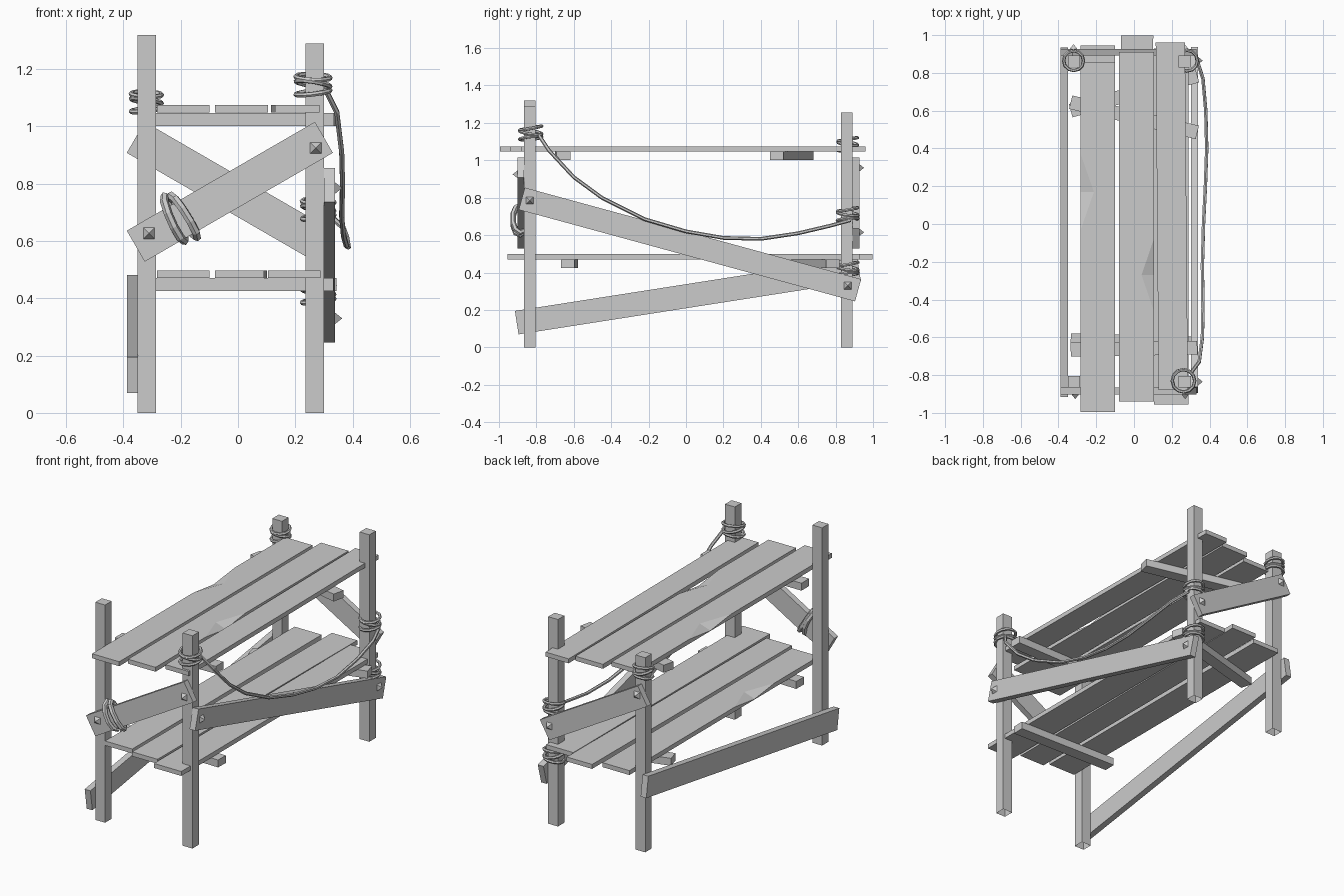
import bpy, bmesh, math
from mathutils import Vector, Matrix

cube = bpy.data.objects.get("Cube")
if cube:
    bpy.data.objects.remove(cube)

mat = bpy.data.materials.new("plain_grey")
mat.use_nodes = True
GREY = (0.6, 0.6, 0.6, 1)
mat.diffuse_color = GREY
mat.node_tree.nodes["Principled BSDF"].inputs["Base Color"].default_value = GREY


def finish(name, bm):
    bmesh.ops.recalc_face_normals(bm, faces=bm.faces)
    mesh = bpy.data.meshes.new(name)
    bm.to_mesh(mesh)
    bm.free()
    mesh.materials.append(mat)
    obj = bpy.data.objects.new(name, mesh)
    bpy.context.collection.objects.link(obj)
    return obj


def frame(direction, normal, origin):
    """Matrix with local x along direction and local y along normal."""
    d, n = Vector(direction).normalized(), Vector(normal).normalized()
    m = Matrix((d, n, d.cross(n))).transposed().to_4x4()
    m.translation = origin
    return m


def beam(name, p1, p2, normal, thick, width):
    """Straight timber from p1 to p2, thick along the normal."""
    p1, p2 = Vector(p1), Vector(p2)
    bm = bmesh.new()
    m = frame(p2 - p1, normal, (p1 + p2) / 2)
    m = m @ Matrix.Diagonal(((p2 - p1).length, thick, width, 1))
    bmesh.ops.create_cube(bm, size=1, matrix=m)
    return finish(name, bm)


def plank(name, x0, x1, y0, y1, z, shear=0, chip=None):
    """Shelf board; chip = (side, y, depth, half length) breaks one top edge."""
    t = 0.027
    bm = bmesh.new()
    m = Matrix.Translation(((x0 + x1) / 2, (y0 + y1) / 2, z - t / 2))
    bmesh.ops.create_cube(bm, size=1, matrix=m @ Matrix.Diagonal((x1 - x0, y1 - y0, t, 1)))
    if chip:
        side, cy, depth, half = chip
        edge = x1 if side > 0 else x0
        inner = edge - side * depth
        cuts = [((0, y, 0), (0, 1, 0)) for y in (cy - half, cy, cy + half)]
        for co, no in cuts + [((inner, 0, 0), (1, 0, 0))]:
            bmesh.ops.bisect_plane(bm, geom=bm.verts[:] + bm.edges[:] + bm.faces[:],
                                   plane_co=co, plane_no=no)

        def top(x, y):
            return min(bm.verts, key=lambda v: (v.co - Vector((x, y, z))).length)
        mid, low = top(inner, cy), top(edge, cy)
        for y in (cy - half, cy + half):
            bmesh.ops.connect_verts(bm, verts=[mid, top(edge, y)])
        low.co.z -= t * 0.9
    for v in bm.verts:
        v.co.x += shear * (v.co.y - y0) / (y1 - y0)
    return finish(name, bm)


def nail(name, p, normal):
    """Square pyramid nail head."""
    bm = bmesh.new()
    up = Vector((0, 0, 1))
    m = frame(up.cross(normal), up, Vector(p) + Vector(normal) * 0.012)
    bmesh.ops.create_cone(bm, cap_ends=True, segments=4, radius1=0.029, radius2=0, depth=0.026,
                          matrix=m @ Matrix.Rotation(math.pi / 4, 4, "Z"))
    return finish(name, bm)


def rope(name, points, radius, cyclic=False):
    """Low-poly rope along a path."""
    cu = bpy.data.curves.new(name, "CURVE")
    cu.dimensions = "3D"
    cu.bevel_depth = radius
    cu.bevel_resolution = 1
    cu.use_fill_caps = True
    sp = cu.splines.new("POLY")
    sp.points.add(len(points) - 1)
    for p, co in zip(sp.points, points):
        p.co = (*co, 1)
    sp.use_cyclic_u = cyclic
    sp.use_smooth = False
    cu.materials.append(mat)
    obj = bpy.data.objects.new(name, cu)
    bpy.context.collection.objects.link(obj)
    return obj


def loop(name, m, ra, rb, radius, count=12):
    angles = [2 * math.pi * i / count for i in range(count)]
    return rope(name, [m @ Vector((ra * math.cos(a), rb * math.sin(a), 0)) for a in angles],
                radius, True)


# Four corner posts, open underneath
for name, x, y, h in (("front_right_post", -0.318, -0.835, 1.32),
                      ("front_left_post", 0.268, -0.835, 1.29),
                      ("back_right_post", -0.318, 0.86, 1.18),
                      ("back_left_post", 0.268, 0.86, 1.255)):
    post = beam(name, (x, y, 0), (x, y, h), (0, 1, 0), 0.062, 0.065)
    bm = bmesh.new()
    bm.from_mesh(post.data)
    bm.faces.ensure_lookup_table()
    bottom = min(bm.faces, key=lambda f: f.calc_center_median().z)
    bmesh.ops.delete(bm, geom=[bottom], context="FACES_ONLY")
    bm.to_mesh(post.data)
    bm.free()

# Shelf boards
plank("upper_plank_right", -0.282, -0.10, -0.995, 0.855, 1.075, 0, (-1, 0.17, 0.07, 0.2))
plank("upper_plank_middle", -0.08, 0.105, -0.94, 0.91, 1.075, 0, (1, -0.27, 0.065, 0.19))
plank("upper_plank_left", 0.13, 0.285, -0.88, 0.96, 1.075, -0.015)
plank("lower_plank_right", -0.282, -0.10, -0.87, 0.945, 0.498, 0, (-1, -0.255, 0.07, 0.19))
plank("lower_plank_middle", -0.08, 0.09, -0.9, 0.997, 0.498, 0.012)
plank("lower_plank_left", 0.105, 0.288, -0.955, 0.93, 0.498)

# Crosswise shelf supports
for name, ya, yb, z in (("upper_front_support", -0.665, -0.655, 1.025),
                        ("upper_back_support", 0.645, 0.485, 1.025),
                        ("lower_front_support", -0.615, -0.632, 0.448),
                        ("lower_back_support", 0.60, 0.785, 0.448)):
    beam(name, (-0.335, ya, z), (0.335, yb, z), (0, 0, 1), 0.045, 0.073)

# Diagonal braces
beam("front_brace", (-0.357, -0.884, 0.582), (0.3, -0.884, 0.962), (0, 1, 0), 0.036, 0.125)
beam("back_brace", (-0.357, 0.909, 0.962), (0.3, 0.909, 0.582), (0, 1, 0), 0.036, 0.125)
beam("left_brace", (0.32, -0.878, 0.795), (0.32, 0.92, 0.305), (1, 0, 0), 0.038, 0.123)
beam("right_brace", (-0.369, -0.905, 0.132), (-0.369, 0.925, 0.418), (1, 0, 0), 0.038, 0.127)

# Nail heads
for x, z in ((-0.311, 0.627), (0.271, 0.925)):
    nail("front_brace_nail", (x, -0.902, z), (0, -1, 0))
for x, z in ((-0.32, 0.96), (0.268, 0.615)):
    nail("back_brace_nail", (x, 0.927, z), (0, 1, 0))
for y, z in ((-0.835, 0.785), (0.865, 0.33)):
    nail("left_brace_nail", (0.339, y, z), (1, 0, 0))

# Rope coils round the posts
for x, y, z, r in ((0.262, -0.83, 1.145, 0.06), (-0.32, 0.865, 1.085, 0.053),
                   (0.28, 0.865, 0.71, 0.056), (0.28, 0.865, 0.418, 0.056)):
    for dz, tilt_x, tilt_y in ((-0.026, 6, -7), (0.004, -8, 9), (0.027, 10, 2)):
        m = (Matrix.Translation((x, y, z + dz)) @ Matrix.Rotation(math.radians(tilt_x), 4, "X")
             @ Matrix.Rotation(math.radians(tilt_y), 4, "Y"))
        loop("post_rope_coil", m, r, r, 0.009)

# Rope coils round the front brace
for x, z, lean, turn in ((-0.222, 0.678, -66, 20), (-0.188, 0.686, -58, -14)):
    a = math.radians(lean)
    m = frame((math.cos(a), 0, math.sin(a)), (0, 1, 0), (x, -0.888, z))
    m = m @ Matrix.Rotation(math.radians(turn), 4, "X")
    loop("brace_rope_coil", m, 0.085, 0.04, 0.015, 10)

# Slack rope hanging along the left side
rope("hanging_rope", [(0.3, -0.79, 1.14), (0.345, -0.73, 1.05), (0.362, -0.6, 0.91),
                      (0.365, -0.45, 0.8), (0.362, -0.22, 0.685), (0.368, 0, 0.62),
                      (0.378, 0.2, 0.585), (0.385, 0.4, 0.58), (0.38, 0.6, 0.61),
                      (0.365, 0.77, 0.65), (0.33, 0.88, 0.68)], 0.01)
